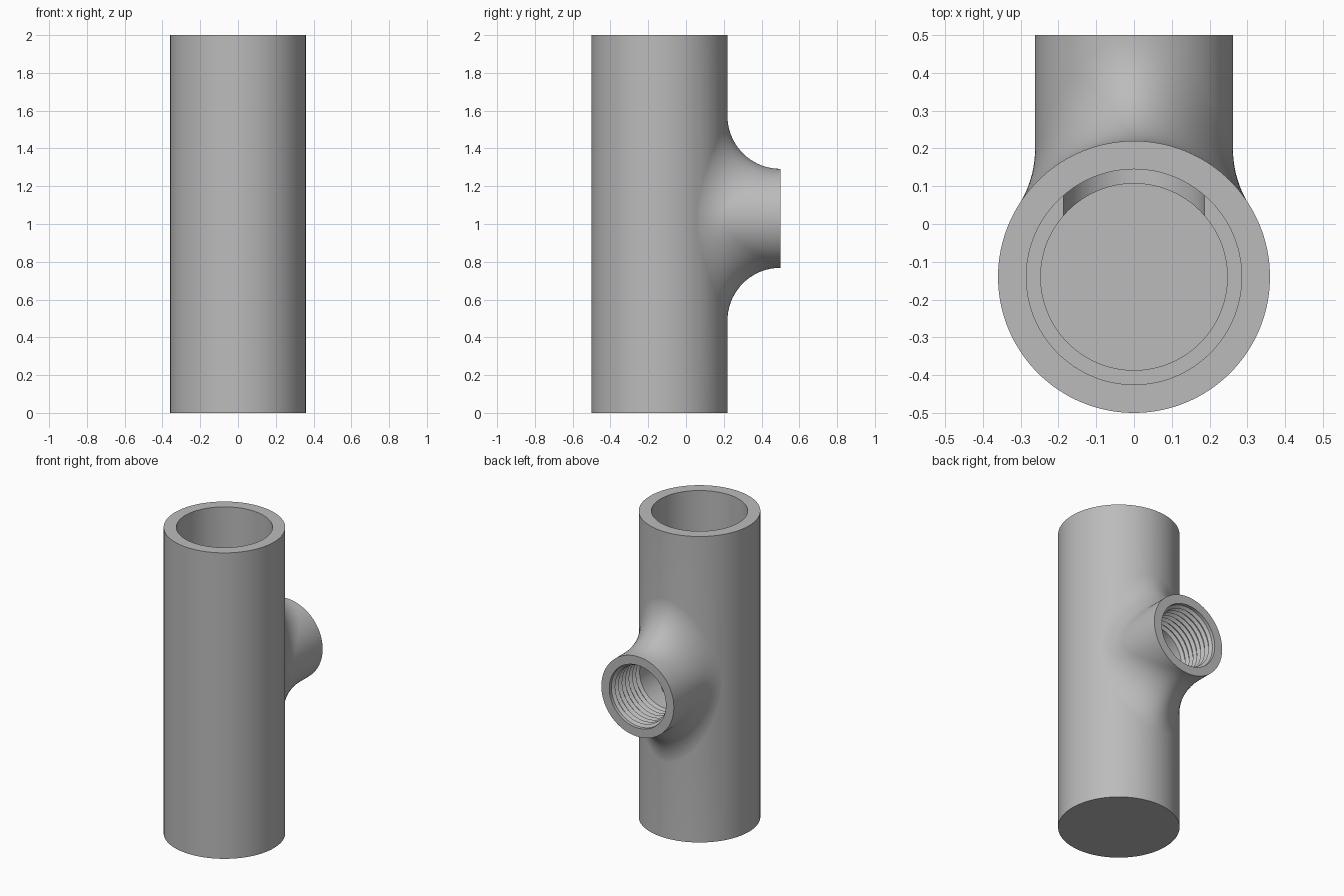
import bpy, bmesh
from math import pi, cos, sin, sqrt, radians
from mathutils import Vector, Matrix

cube = bpy.data.objects.get("Cube")
if cube:
    bpy.data.objects.remove(cube, do_unlink=True)

SEG = 128
PIPE_Y, PIPE_R, HEIGHT = -0.14, 0.36, 2.0
PORT_Z, PORT_R, FILLET = 1.03, 0.262, 0.28
BORE_R, LOWER_R, LEDGE_Z, FLOOR_Z = 0.285, 0.247, 1.035, 0.11
HOLE_R, THREAD_R, PITCH, TEETH = 0.187, 0.205, 0.036, 8

steel = bpy.data.materials.new("grey steel")
steel.use_nodes = True
colour = (0.5, 0.5, 0.5, 1)
steel.diffuse_color = colour
steel.node_tree.nodes["Principled BSDF"].inputs["Base Color"].default_value = colour


def solid(name, rings, matrix):
    """Closed solid skinned over a list of point rings."""
    bm = bmesh.new()
    loops = [[bm.verts.new(p) for p in ring] for ring in rings]
    n = len(loops[0])
    for a, b in zip(loops, loops[1:]):
        for i in range(n):
            j = (i + 1) % n
            bm.faces.new((a[i], a[j], b[j], b[i]))
    bm.faces.new(loops[0])
    bm.faces.new(loops[-1])
    bmesh.ops.recalc_face_normals(bm, faces=bm.faces)
    bm.transform(matrix)
    mesh = bpy.data.meshes.new(name)
    bm.to_mesh(mesh)
    bm.free()
    mesh.materials.append(steel)
    ob = bpy.data.objects.new(name, mesh)
    bpy.context.collection.objects.link(ob)
    return ob


def lathe(name, profile, matrix):
    """Solid of revolution about local z from (radius, z) points."""
    angles = [2 * pi * i / SEG for i in range(SEG)]
    rings = [[(r * cos(a), r * sin(a), z) for a in angles] for r, z in profile]
    return solid(name, rings, matrix)


def combine(target, tool, operation):
    mod = target.modifiers.new(operation, 'BOOLEAN')
    mod.operation, mod.object, mod.solver = operation, tool, 'EXACT'
    bpy.context.view_layer.objects.active = target
    bpy.ops.object.modifier_apply(modifier=mod.name)
    bpy.data.objects.remove(tool, do_unlink=True)


# Main pipe, closed at the bottom
pipe_axis = Matrix.Translation((0, PIPE_Y, 0))
body = lathe("pipe_body", [(PIPE_R, 0), (PIPE_R, HEIGHT)], pipe_axis)

# Side port with a rolling-ball fillet that sinks just under the pipe wall
reach = PIPE_R + FILLET - 0.0005
columns = []
STEPS = 18
for i in range(SEG):
    a = 2 * pi * (i + 0.5) / SEG
    x, z = (PORT_R + FILLET) * cos(a), (PORT_R + FILLET) * sin(a)
    centre = Vector((x, sqrt(reach ** 2 - x ** 2), z))
    to_port = Vector((-cos(a), 0, -sin(a)))
    to_pipe = -Vector((centre.x, centre.y, 0)).normalized()
    arc = [centre + FILLET * to_pipe.slerp(to_port, k / STEPS) for k in range(STEPS + 1)]
    root = Vector((arc[0].x * 0.5, 0.1, arc[0].z * 0.5))
    mouth = Vector((PORT_R * cos(a), 0.5 - PIPE_Y, PORT_R * sin(a)))
    columns.append([root] + arc + [mouth])
port = solid("side_port", list(zip(*columns)), Matrix.Translation((0, PIPE_Y, PORT_Z)))
combine(body, port, 'UNION')

# Stepped bore
bore = lathe("bore_cutter", [(LOWER_R, FLOOR_Z), (LOWER_R, LEDGE_Z),
                             (BORE_R, LEDGE_Z), (BORE_R, HEIGHT + 0.1)], pipe_axis)
combine(body, bore, 'DIFFERENCE')

# Threaded port hole
start = 0.5 - TEETH * PITCH
profile = [(HOLE_R, PIPE_Y)]
for k in range(TEETH):
    y = start + k * PITCH
    profile += [(HOLE_R, y), (THREAD_R, y + 0.4 * PITCH), (THREAD_R, y + 0.6 * PITCH)]
profile += [(THREAD_R, 0.55)]
hole = lathe("port_cutter", profile,
             Matrix.Translation((0, 0, PORT_Z)) @ Matrix.Rotation(-pi / 2, 4, 'X'))
combine(body, hole, 'DIFFERENCE')

# Smooth curved walls, crisp rims
bpy.ops.object.select_all(action='DESELECT')
body.select_set(True)
bpy.context.view_layer.objects.active = body
bpy.ops.object.shade_smooth_by_angle(angle=radians(25))
